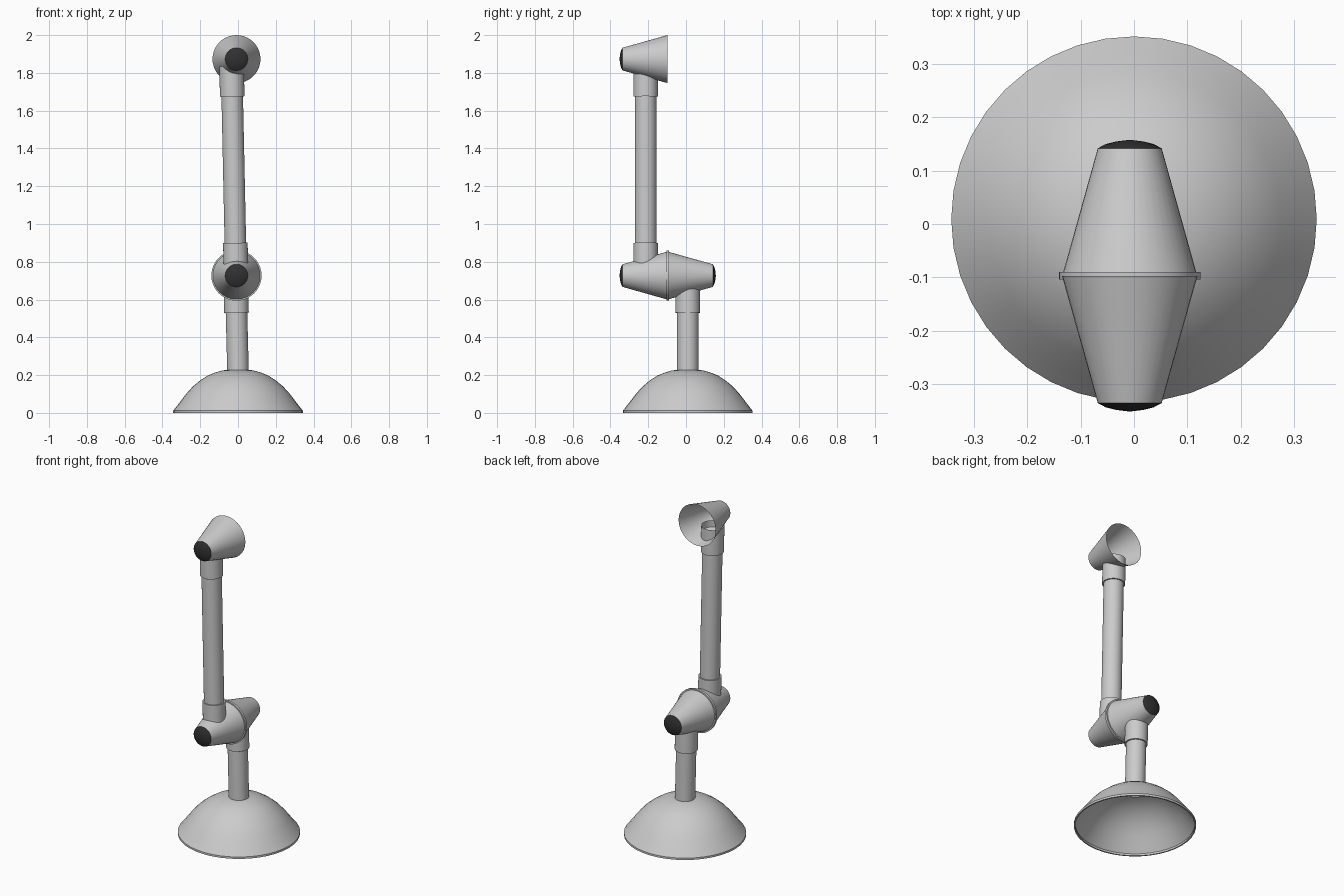
import bpy, bmesh, math
from mathutils import Vector

if "Cube" in bpy.data.objects:
    bpy.data.objects.remove(bpy.data.objects["Cube"])

dark = bpy.data.materials.new("dark_cap")
dark.diffuse_color = (0.03, 0.03, 0.03, 1)
dark.use_nodes = True
dark.node_tree.nodes["Principled BSDF"].inputs["Base Color"].default_value = dark.diffuse_color


def lathe(name, profile, start, end, segs=40, mat=None):
    """Revolve (radius, distance) points about the axis running start -> end."""
    start, axis = Vector(start), (Vector(end) - Vector(start)).normalized()
    rot = Vector((0, 0, 1)).rotation_difference(axis)
    bm = bmesh.new()
    rings = []
    for r, h in profile:
        n = 1 if r == 0 else segs
        rings.append([bm.verts.new(start + rot @ Vector((
            r * math.cos(2 * math.pi * i / segs),
            r * math.sin(2 * math.pi * i / segs), h))) for i in range(n)])
    for a, b in zip(rings, rings[1:]):
        for i in range(segs):
            j = (i + 1) % segs
            quad = [a[i % len(a)], a[j % len(a)], b[j % len(b)], b[i % len(b)]]
            bm.faces.new(list(dict.fromkeys(quad)))
    me = bpy.data.meshes.new(name)
    bm.to_mesh(me)
    bm.free()
    ob = bpy.data.objects.new(name, me)
    bpy.context.collection.objects.link(ob)
    if mat:
        me.materials.append(mat)
    bpy.context.view_layer.objects.active = ob
    ob.select_set(True)
    bpy.ops.object.shade_smooth_by_angle(angle=math.radians(30))
    ob.select_set(False)
    return ob


def shade(name, x, z, y_small, y_big):
    """Tapered cup with an open wide mouth and a dark domed cap."""
    length = abs(y_big - y_small)
    lathe(name, [(0.06, 0), (0.127, length)], (x, y_small, z), (x, y_big, z))
    out = 2 * y_small - y_big
    lathe(name + "_cap", [(0.06, 0), (0.045, 0.008), (0.025, 0.013), (0, 0.016)],
          (x, y_small, z), (x, out, z), mat=dark)


def tube(name, radius, start, end):
    length = (Vector(end) - Vector(start)).length
    lathe(name, [(radius, 0), (radius, length)], start, end, 32)


def along(a, b, z):
    """Point at height z on the line a -> b."""
    a, b = Vector(a), Vector(b)
    return a.lerp(b, (z - a.z) / (b.z - a.z))


BASE_Y, ARM_Y, MID_Y = 0.009, -0.214, -0.098

# Hollow domed foot with a thin rim
lathe("base_dome", [(0.335, 0.012), (0.335, 0), (0.343, 0), (0.343, 0.012),
                    (0.31, 0.054), (0.275, 0.1), (0.24, 0.139), (0.2, 0.172),
                    (0.16, 0.198), (0.12, 0.214), (0.085, 0.224), (0.05, 0.229),
                    (0, 0.23)], (0, BASE_Y, 0), (0, BASE_Y, 1))

# Lower and upper posts, each leaning slightly, with wider collars
low = ((0, BASE_Y, 0.22), (-0.012, BASE_Y, 0.69))
tube("lower_post", 0.057, low[0], along(*low, 0.56))
tube("lower_collar", 0.065, along(*low, 0.53), low[1])
up = ((-0.011, ARM_Y, 0.76), (-0.034, ARM_Y, 1.835))
tube("upper_post", 0.057, along(*up, 0.88), along(*up, 1.7))
tube("elbow_collar", 0.065, up[0], along(*up, 0.9))
tube("head_collar", 0.065, along(*up, 1.675), up[1])
for name, z in (("lower_collar_lip", 0.53), ("head_collar_lip", 1.675), ("elbow_collar_lip", 0.9)):
    line = low if z < 0.6 else up
    p = along(*line, z)
    lathe(name, [(0.056, 0), (0.065, 0)], p, Vector(line[1]) + Vector((0, 0, 1)) * 0.01, 32)

# Elbow: two cups mouth to mouth with a band at the seam
shade("elbow_front", -0.008, 0.727, -0.336, MID_Y)
shade("elbow_back", -0.008, 0.727, 0.142, MID_Y)
lathe("elbow_band", [(0.125, 0), (0.133, 0), (0.133, 0.014), (0.125, 0.014)],
      (-0.008, MID_Y - 0.006, 0.727), (-0.008, 1, 0.727))

# Open head cup facing the back
shade("head_cup", -0.008, 1.873, -0.336, MID_Y)
